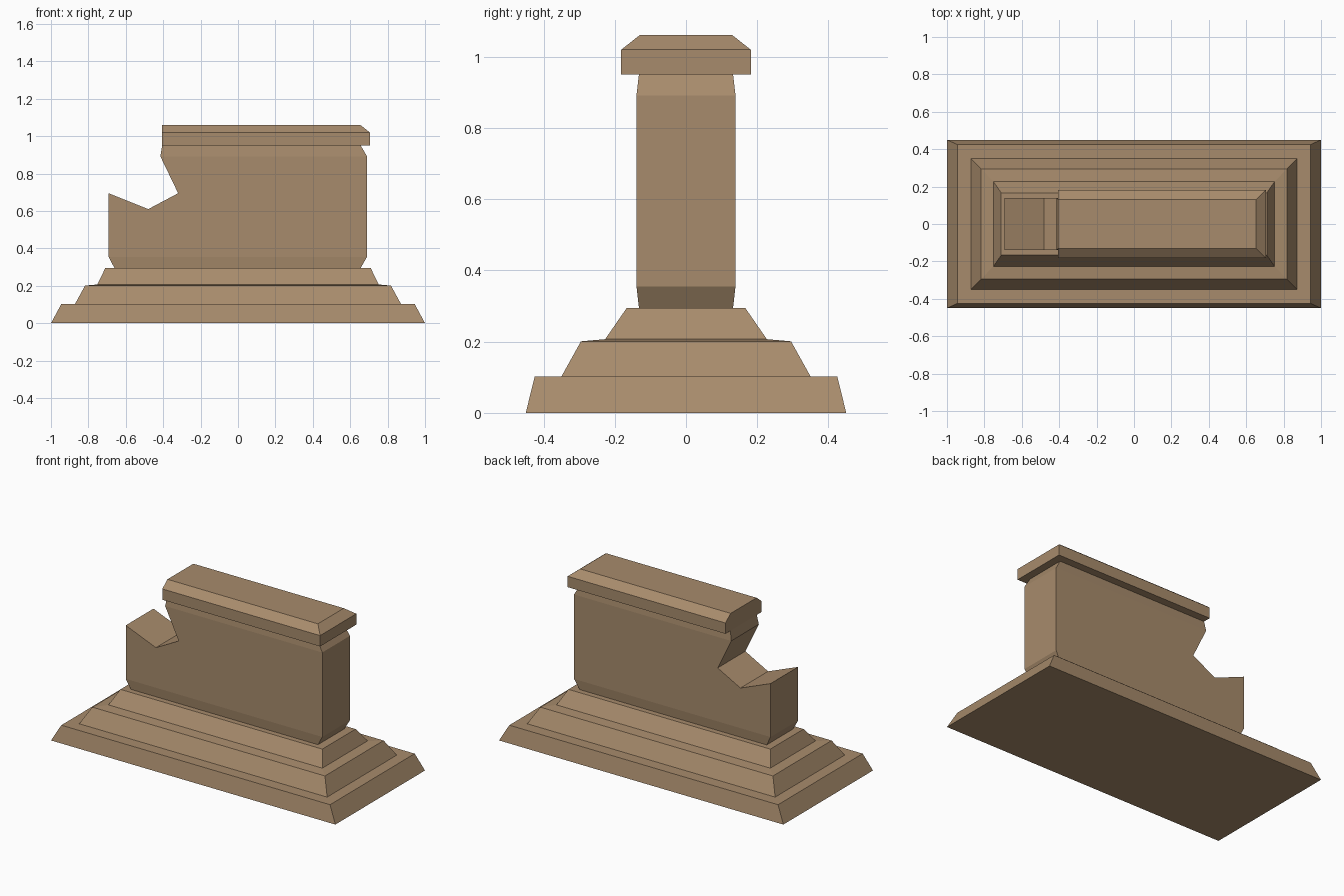
import bpy, bmesh
from mathutils import Vector

if "Cube" in bpy.data.objects:
    bpy.data.objects.remove(bpy.data.objects["Cube"])

stone = bpy.data.materials.new("tan stone")
stone.diffuse_color = (0.39, 0.26, 0.15, 1)
stone.use_nodes = True
stone.node_tree.nodes["Principled BSDF"].inputs["Base Color"].default_value = stone.diffuse_color


def finish(name, bm):
    bmesh.ops.recalc_face_normals(bm, faces=bm.faces)
    me = bpy.data.meshes.new(name)
    bm.to_mesh(me)
    bm.free()
    me.materials.append(stone)
    ob = bpy.data.objects.new(name, me)
    bpy.context.collection.objects.link(ob)
    return ob


def loft(name, rings):
    """Stack of rectangles (x_min, x_max, half_y, z), closed at both ends."""
    bm = bmesh.new()
    loops = [[bm.verts.new(p) for p in
              ((a, -y, z), (b, -y, z), (b, y, z), (a, y, z))]
             for a, b, y, z in rings]
    for lo, hi in zip(loops, loops[1:]):
        for i in range(4):
            j = (i + 1) % 4
            bm.faces.new((lo[i], lo[j], hi[j], hi[i]))
    bm.faces.new(loops[0][::-1])
    bm.faces.new(loops[-1])
    return finish(name, bm)


# Stepped plinth: sloped sides and ledges
steps = [(1.0, 0.45, 0), (0.945, 0.425, 0.102), (0.872, 0.35, 0.102),
         (0.818, 0.295, 0.201), (0.752, 0.227, 0.207), (0.71, 0.167, 0.294)]
loft("stepped_base", [(-x, x, y, z) for x, y, z in steps])

# Broken wall: side profile with a jagged bite, pinched at top and bottom
LOW, HIGH = 0.355, 0.892
profile = [(-0.66, 0.294), (0.655, 0.294), (0.69, LOW), (0.69, HIGH),
           (0.655, 0.952), (-0.405, 0.952), (-0.415, HIGH), (-0.32, 0.695),
           (-0.48, 0.61), (-0.692, 0.695), (-0.692, LOW)]
bm = bmesh.new()
face = bm.faces.new([bm.verts.new((x, -0.139, z)) for x, z in profile])
ext = bmesh.ops.extrude_face_region(bm, geom=[face], use_keep_orig=True)
bmesh.ops.translate(bm, vec=Vector((0, 0.278, 0)),
                    verts=[v for v in ext["geom"] if isinstance(v, bmesh.types.BMVert)])
for z in (LOW, HIGH):
    bmesh.ops.bisect_plane(bm, geom=bm.verts[:] + bm.edges[:] + bm.faces[:],
                           dist=1e-5, plane_co=(0, 0, z), plane_no=(0, 0, 1))
for v in bm.verts:
    if v.co.z < LOW - 0.01 or v.co.z > HIGH + 0.01:
        v.co.y *= 0.95
finish("broken_wall", bm)

# Coping slab, snapped off flat on the left
loft("coping", [(-0.405, 0.705, 0.182, 0.951), (-0.405, 0.705, 0.182, 1.02),
                (-0.405, 0.653, 0.13, 1.061)])
